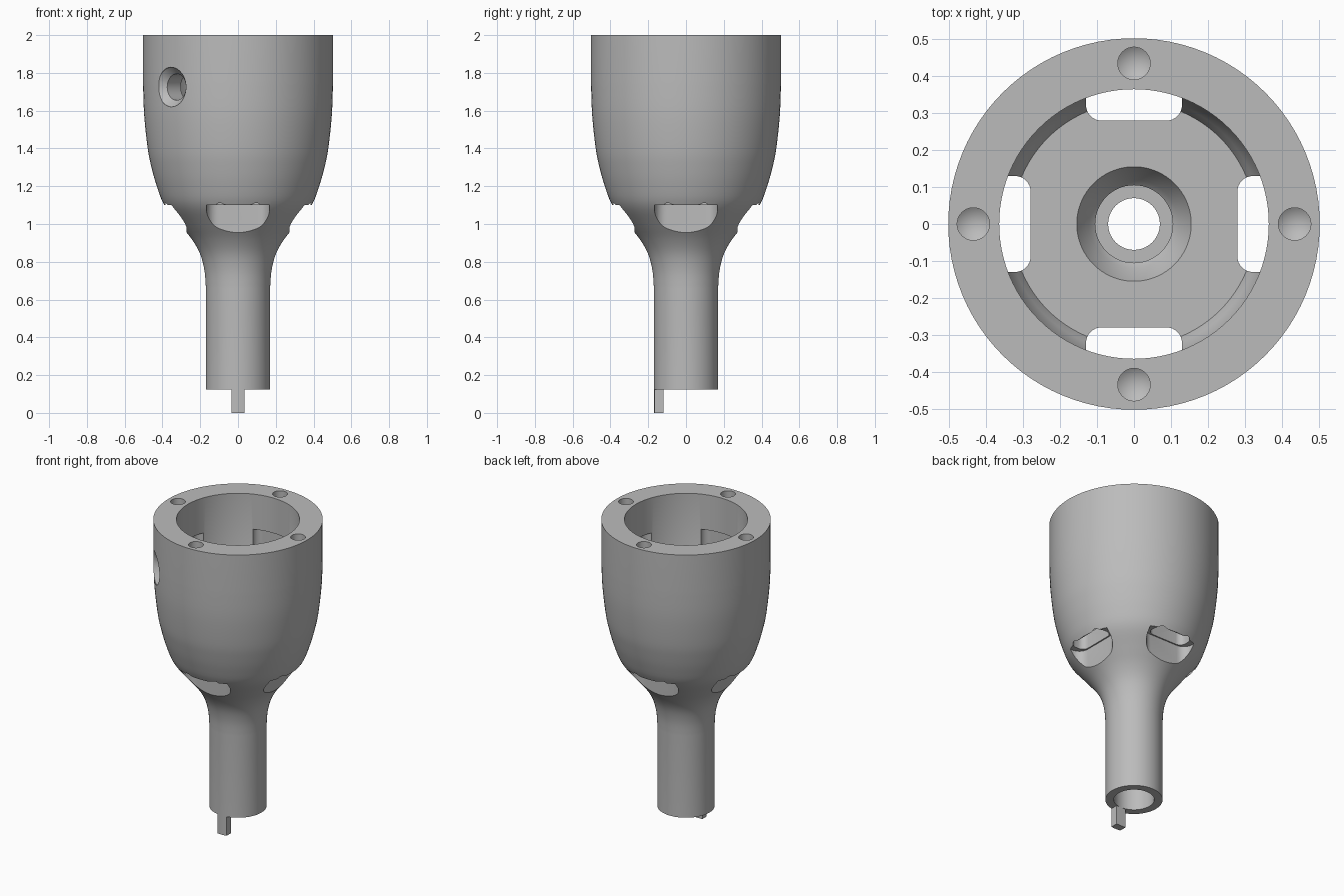
import bpy, bmesh, math
from mathutils import Matrix, Vector

if "Cube" in bpy.data.objects:
    bpy.data.objects.remove(bpy.data.objects["Cube"])

grey = bpy.data.materials.new("plain grey")
grey.diffuse_color = (0.5, 0.5, 0.5, 1)
grey.use_nodes = True
grey.node_tree.nodes["Principled BSDF"].inputs["Base Color"].default_value = grey.diffuse_color


def finish(name, bm, matrix=None):
    bmesh.ops.recalc_face_normals(bm, faces=bm.faces)
    if matrix:
        bm.transform(matrix)
    me = bpy.data.meshes.new(name)
    bm.to_mesh(me)
    bm.free()
    ob = bpy.data.objects.new(name, me)
    bpy.context.collection.objects.link(ob)
    me.materials.append(grey)
    return ob


def lathe(name, profile, closed, segs=96, matrix=None):
    """Spin (r, z) points; a closed profile makes a ring, an open one runs axis to axis."""
    bm = bmesh.new()
    rings = []
    for r, z in profile:
        if r == 0:
            rings.append([bm.verts.new((0, 0, z))] * segs)
        else:
            rings.append([bm.verts.new((r * math.cos(2 * math.pi * i / segs),
                                        r * math.sin(2 * math.pi * i / segs), z))
                          for i in range(segs)])
    pairs = list(zip(rings, rings[1:])) + ([(rings[-1], rings[0])] if closed else [])
    for a, b in pairs:
        for i in range(segs):
            j = (i + 1) % segs
            bm.faces.new(list(dict.fromkeys((a[i], a[j], b[j], b[i]))))
    return finish(name, bm, matrix)


def prism(name, pts, z0, z1, matrix=None):
    bm = bmesh.new()
    face = bm.faces.new([bm.verts.new((x, y, z0)) for x, y in pts])
    top = bmesh.ops.extrude_face_region(bm, geom=[face])["geom"]
    bmesh.ops.translate(bm, vec=(0, 0, z1 - z0),
                        verts=[v for v in top if isinstance(v, bmesh.types.BMVert)])
    return finish(name, bm, matrix)


def rounded_rect(x0, x1, half, r, n=8):
    pts = []
    corners = [(x1 - r, half - r), (x0 + r, half - r), (x0 + r, r - half), (x1 - r, r - half)]
    for k, (cx, cy) in enumerate(corners):
        for i in range(n + 1):
            a = math.pi / 2 * (k + i / n)
            pts.append((cx + r * math.cos(a), cy + r * math.sin(a)))
    return pts


def smooth_curve(pts, n=4):
    """Catmull-Rom through the points."""
    p = [Vector(q) for q in [pts[0]] + pts + [pts[-1]]]
    out = []
    for i in range(1, len(p) - 2):
        a, b, c, d = p[i - 1:i + 3]
        for k in range(n):
            t = k / n
            out.append(tuple(0.5 * (2 * b + (c - a) * t + (2 * a - 5 * b + 4 * c - d) * t * t
                                    + (3 * b - a - 3 * c + d) * t ** 3)))
    return out + [pts[-1]]


# Cup and hollow stem
outer = smooth_curve([(0.17, 0.66), (0.177, 0.75), (0.2, 0.84), (0.245, 0.92), (0.31, 1.0),
                      (0.39, 1.1), (0.43, 1.2), (0.458, 1.3), (0.478, 1.4), (0.497, 1.58),
                      (0.503, 1.76)])
inner = [(0.365, 2.0), (0.365, 1.27), (0.345, 1.235), (0.33, 1.2), (0.155, 1.2),
         (0.12, 1.13), (0.105, 1.115), (0.105, 1.0), (0.07, 1.0), (0.07, 0.85),
         (0.12, 0.82), (0.12, 0.125)]
body = lathe("cup_and_stem", [(0.17, 0.125)] + outer + [(0.503, 2.0)] + inner, True)

# Cutters: vertical slots, outer pockets and drilled rim holes, four of each
cutters = []
for k in range(4):
    turn = Matrix.Rotation(k * math.pi / 2, 4, 'Z')
    cutters.append(prism("slot_cutter", rounded_rect(0.28, 0.385, 0.13, 0.042), 0.75, 1.77, turn))
    cutters.append(prism("pocket_cutter", rounded_rect(0.272, 0.42, 0.168, 0.065), 0.75, 1.1, turn))
    cutters.append(lathe("rim_hole_cutter", [(0, 1.86), (0.044, 1.89), (0.044, 2.05), (0, 2.05)],
                         False, 32, turn @ Matrix.Translation((0.435, 0, 0))))

# Countersunk side hole at the front left
side = Vector((-1, -1, 0)).to_track_quat('Z', 'Y').to_matrix().to_4x4()
side = Matrix.Translation((0, 0, 1.725)) @ side
cutters.append(lathe("side_hole_cutter", [(0, 0.3), (0.07, 0.3), (0.07, 0.46), (0.105, 0.495),
                                          (0.105, 0.6), (0, 0.6)], False, 40, side))

bpy.context.view_layer.objects.active = body
for c in cutters:
    mod = body.modifiers.new("cut", 'BOOLEAN')
    mod.operation = 'DIFFERENCE'
    mod.solver = 'EXACT'
    mod.object = c
    bpy.ops.object.modifier_apply(modifier=mod.name)
    bpy.data.objects.remove(c)

# Key tab under the stem, curved to match the tube wall
arc = [-1.77 + 0.4 * i / 6 for i in range(7)]
tab_pts = [(0.17 * math.cos(a), 0.17 * math.sin(a)) for a in arc]
tab_pts += [(0.034, -0.12), (-0.034, -0.12)]
tab = prism("key_tab", tab_pts, 0, 0.13)

for ob in (body, tab):
    bpy.ops.object.select_all(action='DESELECT')
    ob.select_set(True)
    bpy.context.view_layer.objects.active = ob
    bpy.ops.object.shade_smooth_by_angle(angle=math.radians(30))
